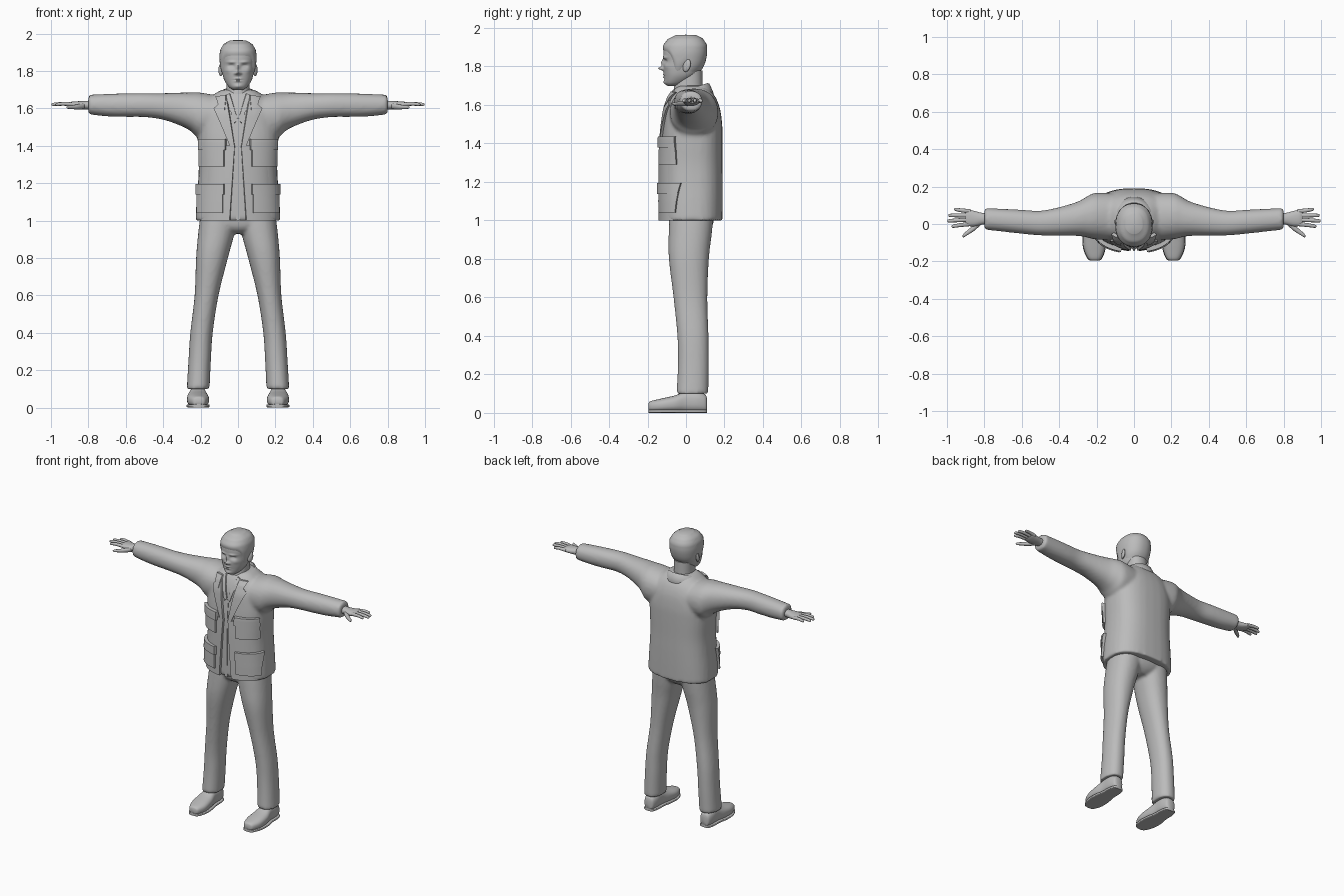
import bpy, bmesh
from math import sin, cos, pi, exp, radians, copysign
from mathutils import Vector

if "Cube" in bpy.data.objects:
    bpy.data.objects.remove(bpy.data.objects["Cube"])

grey = bpy.data.materials.new("plain_grey")
grey.use_nodes = True
grey.diffuse_color = (0.5, 0.5, 0.5, 1)
grey.node_tree.nodes["Principled BSDF"].inputs["Base Color"].default_value = (0.5, 0.5, 0.5, 1)


def spow(v, p):
    return copysign(abs(v) ** p, v)


def sample(rings, t):
    """Smooth interpolation through a list of ring parameters, t from 0 to 1."""
    n = len(rings) - 1
    i = min(int(t * n), n - 1)
    f = t * n - i
    a, b, c, d = (rings[max(0, min(n, i + k))] for k in (-1, 0, 1, 2))
    return [q + 0.5 * f * (r - p + f * (2 * p - 5 * q + 4 * r - s + f * (3 * (q - r) + s - p)))
            for p, q, r, s in zip(a, b, c, d)]


def ring_at(rings, z):
    """Ring at a given height, linear between neighbours."""
    for a, b in zip(rings, rings[1:]):
        if z <= b[0]:
            break
    f = max(0, min(1, (z - a[0]) / (b[0] - a[0])))
    return [p + f * (q - p) for p, q in zip(a, b)]


def loft(bm, axis, rings, steps=40, sides=32, e=2.2, flip=1):
    """Ring = (position on axis, centre u, centre v, radius u, radius v)."""
    rows = []
    for s in range(steps + 1):
        p, cu, cv, ru, rv = sample(rings, s / steps)
        row = []
        for k in range(sides):
            a = 2 * pi * k / sides
            u, v = cu + ru * spow(cos(a), 2 / e), cv + rv * spow(sin(a), 2 / e)
            x, y, z = {"x": (p, u, v), "y": (u, p, v), "z": (u, v, p)}[axis]
            row.append(bm.verts.new((flip * x, y, z)))
        rows.append(row)
    for a, b in zip(rows, rows[1:]):
        for k in range(sides):
            m = (k + 1) % sides
            bm.faces.new((a[k], a[m], b[m], b[k]))
    bm.faces.new(rows[0])
    bm.faces.new(rows[-1])


def finish(name, bm, mirror=False, voxel=0, smooth=0, closed=True):
    if closed:
        bmesh.ops.recalc_face_normals(bm, faces=bm.faces)
    me = bpy.data.meshes.new(name)
    bm.to_mesh(me)
    bm.free()
    ob = bpy.data.objects.new(name, me)
    bpy.context.collection.objects.link(ob)
    me.materials.append(grey)
    bpy.ops.object.select_all(action="DESELECT")
    ob.select_set(True)
    bpy.context.view_layer.objects.active = ob
    bpy.ops.object.shade_smooth_by_angle(angle=radians(50))
    if mirror:
        ob.modifiers.new("mirror", "MIRROR").use_mirror_merge = False
    if voxel:
        m = ob.modifiers.new("blend", "REMESH")
        m.mode, m.voxel_size, m.use_smooth_shade = "VOXEL", voxel, True
        m = ob.modifiers.new("soften", "SMOOTH")
        m.factor, m.iterations = 0.5, smooth
    return ob


# Jacket: body and sleeves blended into one garment
body = [(1.0, 0, .03, .228, .16), (1.1, 0, .03, .222, .161), (1.2, 0, .03, .214, .161),
        (1.3, 0, .03, .21, .16), (1.42, 0, .032, .215, .158), (1.5, 0, .035, .215, .153),
        (1.58, 0, .035, .2, .142), (1.64, 0, .034, .165, .12), (1.68, 0, .03, .12, .092),
        (1.7, 0, .03, .085, .07)]
sleeve = [(.06, .035, 1.56, .125, .1), (.2, .042, 1.562, .125, .122), (.25, .038, 1.58, .11, .104),
          (.3, .028, 1.594, .092, .09), (.4, .014, 1.61, .076, .071), (.5, .005, 1.617, .066, .064),
          (.6, .012, 1.617, .064, .063), (.7, .02, 1.617, .061, .06), (.8, .028, 1.62, .058, .052)]
bm = bmesh.new()
loft(bm, "z", body, e=2.6)
for side in (1, -1):
    loft(bm, "x", sleeve, flip=side)
finish("jacket", bm, voxel=.011, smooth=5)


def patch(name, corners, out, n=12, lift=0):
    """Raised cloth over the jacket front; corners are (x, z) as bottom inner,
    bottom outer, top outer, top inner; out = inner and outer height."""
    bm = bmesh.new()

    def place(i, j, d):
        u, v = i / n, j / n
        w = ((1 - u) * (1 - v), u * (1 - v), u * v, (1 - u) * v)
        x, z = (sum(f * c[k] for f, c in zip(w, corners)) for k in (0, 1))
        _, _, cy, rx, ry = ring_at(body, z)
        q = min(abs(x) / rx, .985)
        y = cy - ry * (1 - q ** 2.6) ** (1 / 2.6)
        normal = Vector((x / rx * q, (y - cy) / ry, 0)).normalized()
        return Vector((x, y, z)) + normal * d

    grid = [[bm.verts.new(place(i, j, out[0] + (out[1] - out[0]) * i / n)) for j in range(n + 1)]
            for i in range(n + 1)]
    for i in range(n):
        for j in range(n):
            bm.faces.new((grid[i][j], grid[i + 1][j], grid[i + 1][j + 1], grid[i][j + 1]))
    rim = [e for e in bm.edges if e.is_boundary]
    low = bmesh.ops.extrude_edge_only(bm, edges=rim)["geom"]
    for v in low:
        if isinstance(v, bmesh.types.BMVert):
            v.co += (Vector((0, .03, v.co.z)) - v.co).normalized() * (max(out) + .008)
    finish(name, bm, mirror=True)


# Front panels, lapels, shirt collar and pockets
patch("jacket_front_panels", [(.045, 1.0), (.2, 1.0), (.17, 1.4), (.018, 1.4)], (.013, -.003))
patch("lapels", [(.016, 1.38), (.04, 1.39), (.125, 1.6), (.062, 1.66)], (.014, .012))
patch("upper_lapels", [(.07, 1.59), (.1, 1.615), (.11, 1.665), (.062, 1.67)], (.017, .017))
patch("shirt_collar", [(.002, 1.54), (.02, 1.52), (.066, 1.67), (.045, 1.68)], (.008, .008))
patch("shirt_placket", [(0, 1.0), (.012, 1.0), (.009, 1.53), (0, 1.53)], (.004, .004))
for name, x0, x1, z0, z1 in (("upper", .068, .198, 1.29, 1.39), ("lower", .075, .21, 1.04, 1.15)):
    patch(name + "_pockets", [(x0 + .006, z0), (x1, z0), (x1, z1), (x0 + .006, z1)], (.018, .014))
    patch(name + "_pocket_flaps", [(x0, z1 - .012), (x1, z1 - .012), (x1, z1 + .045), (x0, z1 + .045)],
          (.025, .019))

# Turned-down jacket collar, open at the front
bm = bmesh.new()
rows = []
for k in range(33):
    a = radians(-48 + 276 * k / 32)
    back = (sin(a) + 1) / 2
    rows.append([bm.verts.new((r * cos(a), .032 + r * .92 * sin(a), z + s * back)) for r, z, s in
                 ((.083, 1.64, .04), (.088, 1.662, .052), (.098, 1.66, .05), (.122, 1.625, .035),
                  (.115, 1.61, .035))])
for a, b in zip(rows, rows[1:]):
    for k in range(4):
        bm.faces.new((a[k], b[k], b[k + 1], a[k + 1]))
finish("jacket_collar", bm)

# Trousers: hips and both legs blended
leg = [(.1, .213, .033, .061, .083), (.25, .205, .038, .06, .08), (.4, .195, .036, .06, .081),
       (.6, .168, .023, .064, .088), (.8, .139, .015, .085, .104), (.93, .116, .022, .097, .112),
       (1.04, .1, .03, .1, .115)]
hips = [(.93, 0, .025, .06, .07), (.955, 0, .025, .13, .1), (.99, 0, .028, .195, .115), (1.05, 0, .03, .2, .12)]
bm = bmesh.new()
loft(bm, "z", hips)
for side in (1, -1):
    loft(bm, "z", leg, flip=side)
finish("trousers", bm, voxel=.01, smooth=4)

# Shoes with thin soles
shoe = [(-.196, .21, .032, .016, .012), (-.185, .21, .034, .036, .026), (-.13, .212, .039, .057, .035),
        (-.06, .215, .047, .057, .043), (0, .215, .058, .046, .054), (.06, .215, .058, .044, .054),
        (.1, .215, .05, .034, .045), (.11, .215, .042, .018, .03)]
bm = bmesh.new()
loft(bm, "y", shoe, e=2.5)
for v in bm.verts:
    v.co.z = max(v.co.z, .008)
finish("shoes", bm, mirror=True)
bm = bmesh.new()
sole = [(y, cx, .009, rx + .003, .009) for y, cx, cz, rx, rz in shoe]
loft(bm, "y", sole, e=5)
finish("soles", bm, mirror=True)

# Hands: palm, four fingers and thumb
bm = bmesh.new()
loft(bm, "x", [(.77, .028, 1.618, .03, .024), (.81, .028, 1.617, .031, .023), (.85, .028, 1.617, .041, .021),
               (.885, .033, 1.62, .044, .016), (.9, .035, 1.621, .04, .01)], 16, 20)
for y0, tip_x, tip_y in ((.0, .975, -.012), (.023, .998, .017), (.046, .993, .046), (.068, .962, .078)):
    mid = (.885 + tip_x) / 2
    loft(bm, "x", [(.875, y0, 1.62, .0115, .011), (mid, (y0 + tip_y) / 2, 1.624, .0105, .01),
                   (tip_x - .008, tip_y, 1.621, .0085, .008), (tip_x, tip_y, 1.62, .003, .003)], 12, 10)
loft(bm, "x", [(.82, .012, 1.612, .018, .016), (.855, -.02, 1.608, .017, .014), (.89, -.046, 1.606, .013, .01),
               (.91, -.061, 1.606, .01, .008), (.917, -.066, 1.606, .003, .003)], 14, 12)
finish("hands", bm, mirror=True)

# Neck
bm = bmesh.new()
loft(bm, "z", [(1.58, 0, .0, .08, .08), (1.64, 0, .01, .07, .079), (1.69, 0, .012, .063, .074),
               (1.78, 0, .02, .062, .065)])
finish("neck", bm)

# Head, with the features pushed out or in: (x, z, width, height, depth)
skull = [(1.698, 0, -.07, .026, .024), (1.715, 0, -.054, .05, .054), (1.75, 0, -.03, .073, .083),
         (1.79, 0, -.018, .084, .1), (1.83, 0, -.01, .089, .106), (1.87, 0, -.007, .093, .111),
         (1.91, 0, -.005, .089, .107), (1.94, 0, -.003, .07, .085), (1.957, 0, 0, .035, .045)]
features = [(0, 1.79, .011, .01, -.026), (0, 1.82, .009, .018, -.013), (.013, 1.786, .007, .006, -.008),
            (.035, 1.847, .022, .007, -.007), (.035, 1.826, .015, .01, .013), (.035, 1.824, .009, .006, -.006),
            (0, 1.758, .018, .004, -.007), (0, 1.745, .016, .005, -.007), (0, 1.7515, .022, .002, .004),
            (0, 1.717, .02, .012, -.008), (.055, 1.8, .016, .014, -.004)]
bm = bmesh.new()
loft(bm, "z", skull, 80, 80, e=2.25)
for v in bm.verts:
    x, y, z = v.co
    if y < -.02:
        v.co.y += sum(d * exp(-((abs(x) - fx) / w) ** 2 - ((z - fz) / h) ** 2)
                      for fx, fz, w, h, d in features)
finish("head", bm)

# Ears
bm = bmesh.new()
bmesh.ops.create_uvsphere(bm, u_segments=16, v_segments=12, radius=1)
for v in bm.verts:
    x, y, z = v.co
    v.co = (.092 + .011 * x + .006 * y, .004 + .02 * y + .006 * z, 1.805 + .033 * z)
finish("ears", bm, mirror=True)

# Hair: a cap over the skull with a fringe, sideburns and a low nape
bm = bmesh.new()
rows = []
for k in range(65):
    a = 2 * pi * k / 64
    y = .11 * sin(a)
    low = 1.75 + .125 / (1 + exp((y + .052) * 90)) + .05 * exp(-((y - .012) / .02) ** 2)
    row = []
    for j in range(17):
        t = j / 16
        z = low + (1.957 - low) * sin(t * pi / 2)
        _, _, cy, rx, ry = ring_at(skull, z)
        grow = .009 * min(1, t * 6) - .002
        if j == 16:
            rx = ry = .0005
        row.append(bm.verts.new(((rx + grow * (t < 1)) * spow(cos(a), .89),
                                 cy + (ry + grow * (t < 1)) * spow(sin(a), .89), z + .008 * t * t)))
    rows.append(row)
for a, b in zip(rows, rows[1:]):
    for j in range(16):
        bm.faces.new((a[j], b[j], b[j + 1], a[j + 1]))
bmesh.ops.remove_doubles(bm, verts=bm.verts, dist=.0012)
finish("hair", bm)
